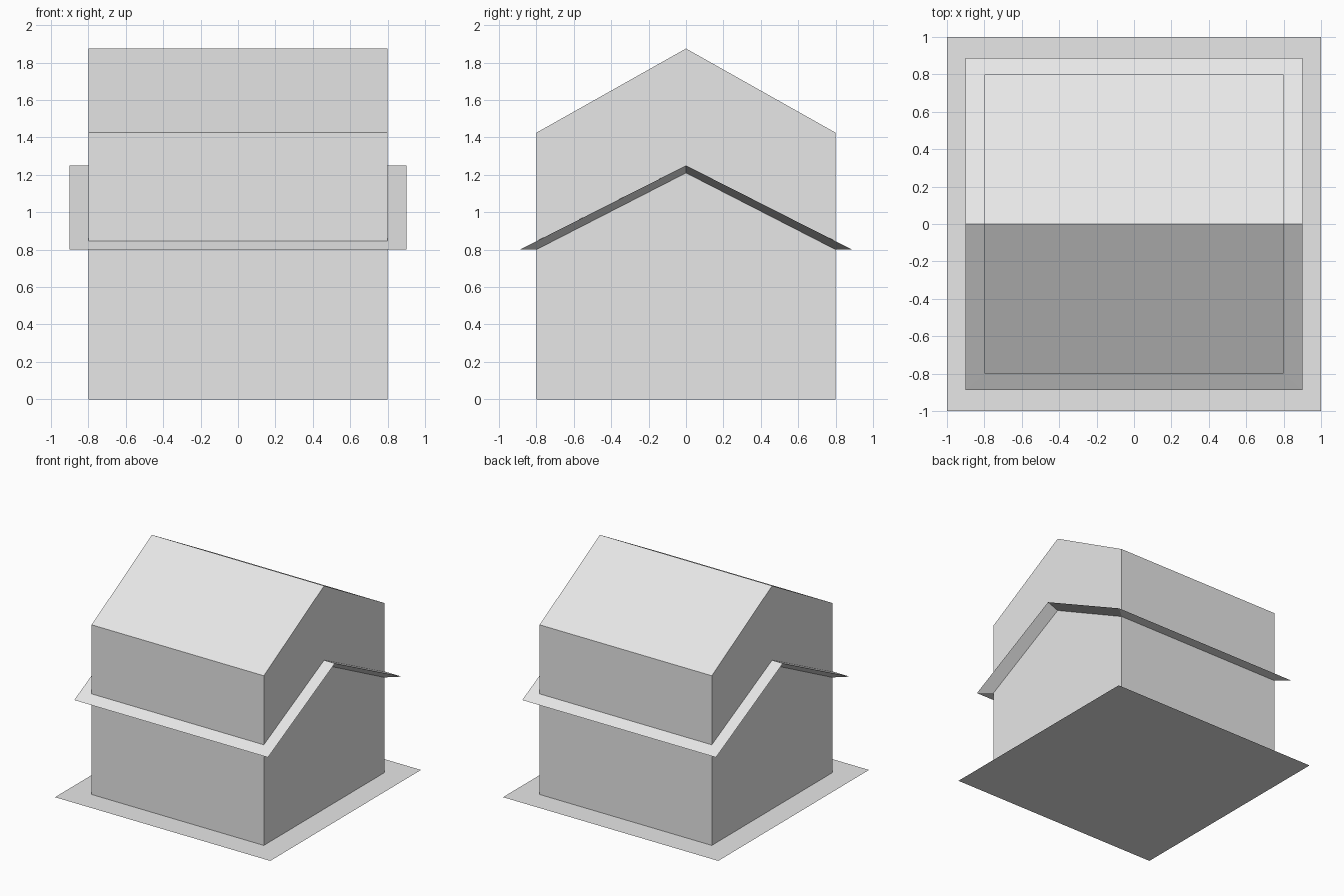
import bpy
import bmesh

cube = bpy.data.objects.get("Cube")
if cube:
    bpy.data.objects.remove(cube, do_unlink=True)

# One plain grey for the whole model
grey = bpy.data.materials.new("light_grey")
grey.use_nodes = True
grey.diffuse_color = (0.8, 0.8, 0.8, 1)
bsdf = next(n for n in grey.node_tree.nodes if n.type == "BSDF_PRINCIPLED")
bsdf.inputs["Base Color"].default_value = (0.8, 0.8, 0.8, 1)


def gable_ring(half_x, half_y, eave, ridge):
    """Outline of a gabled block, counterclockwise from above."""
    side = [(half_x, -half_y, eave), (half_x, 0, ridge), (half_x, half_y, eave)]
    return side + [(-x, -y, z) for x, y, z in side]


def loft(name, rings, capped=False):
    """Join successive gable outlines; optionally close with two slopes."""
    bm = bmesh.new()
    loops = [[bm.verts.new(p) for p in ring] for ring in rings]
    for low, high in zip(loops, loops[1:]):
        for i in range(len(low)):
            j = (i + 1) % len(low)
            bm.faces.new((low[i], low[j], high[j], high[i]))
    if capped:
        top = loops[-1]
        bm.faces.new((top[0], top[1], top[4], top[5]))
        bm.faces.new((top[1], top[2], top[3], top[4]))
    mesh = bpy.data.meshes.new(name)
    bm.to_mesh(mesh)
    bm.free()
    mesh.materials.append(grey)
    obj = bpy.data.objects.new(name, mesh)
    bpy.context.collection.objects.link(obj)


# Outlines from the ground up
footing = gable_ring(0.8, 0.8, 0, 0)
lower_top = gable_ring(0.8, 0.8, 0.8, 1.21)
roof_edge = gable_ring(0.9, 0.888, 0.8, 1.25)
upper_base = gable_ring(0.8, 0.8, 0.845, 1.25)
upper_top = gable_ring(0.8, 0.8, 1.425, 1.875)

# House parts
loft("lower_walls", [footing, lower_top])
loft("overhanging_eaves", [lower_top, roof_edge, upper_base])
loft("upper_walls", [upper_base, upper_top])
loft("top_roof", [upper_top], capped=True)

# Flat ground sheet
bpy.ops.mesh.primitive_plane_add(size=2, location=(0, 0, 0))
ground = bpy.context.object
ground.name = "ground_sheet"
ground.data.materials.append(grey)
